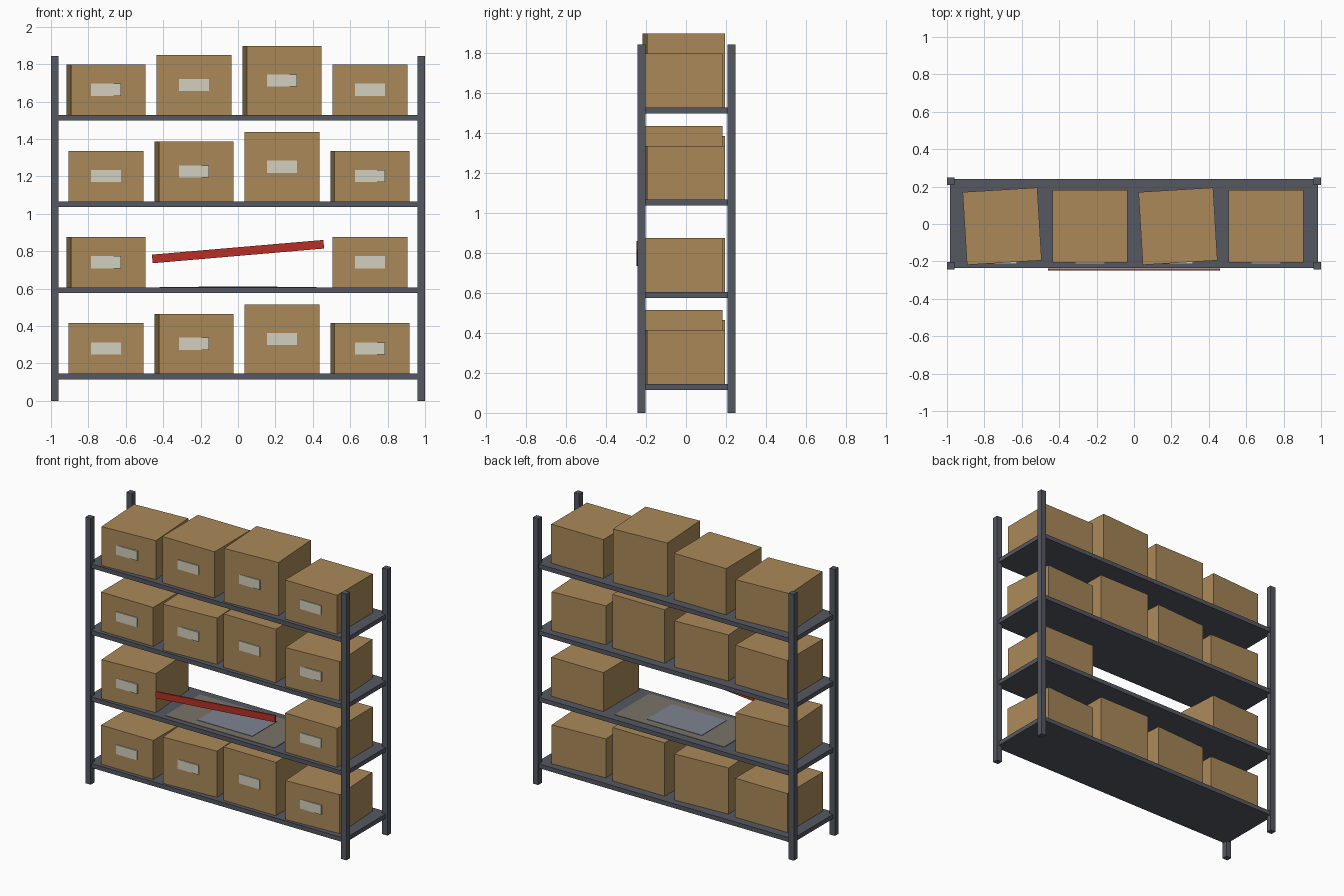
import bpy
from math import radians

if "Cube" in bpy.data.objects:
    bpy.data.objects.remove(bpy.data.objects["Cube"])


def material(name, rgb):
    m = bpy.data.materials.new(name)
    m.diffuse_color = (*rgb, 1)
    m.use_nodes = True
    m.node_tree.nodes["Principled BSDF"].inputs["Base Color"].default_value = m.diffuse_color
    return m


STEEL = material("steel", (0.09, 0.098, 0.12))
CARD = material("cardboard", (0.40, 0.25, 0.10))
PAPER = material("paper", (0.65, 0.63, 0.52))
RED = material("red_tape", (0.48, 0.03, 0.02))
DUST = material("dust", (0.19, 0.175, 0.14))
CLEAN = material("clean_patch", (0.21, 0.23, 0.28))


def block(name, centre, size, mat, rot=(0, 0, 0)):
    bpy.ops.mesh.primitive_cube_add(size=1, location=centre, rotation=rot)
    ob = bpy.context.object
    ob.name = name
    ob.scale = size
    ob.data.materials.append(mat)
    return ob


RACK_Y = 0.003
BOX_Y = -0.012
SHELF_TOPS = [0.145 + 0.461 * i for i in range(4)]
COLUMNS = [-0.705, -0.235, 0.235, 0.705]
BOX_HEIGHTS = [0.27, 0.32, 0.37, 0.27]

# corner posts
for sx in (-1, 1):
    for sy in (-1, 1):
        block("post", (sx * 0.98, RACK_Y + sy * 0.225, 0.9225),
              (0.04, 0.04, 1.845), STEEL)

for row, top in enumerate(SHELF_TOPS):
    # shelf board
    block("shelf", (0, RACK_Y, top - 0.015), (1.97, 0.476, 0.03), STEEL)

    # cartons with labels, every other one slightly turned
    for col, (x, h) in enumerate(zip(COLUMNS, BOX_HEIGHTS)):
        if row == 1 and col in (1, 2):
            continue  # empty bay
        turn = 0.06 if (row + col) % 2 else 0
        block("carton", (x, BOX_Y, top + h / 2), (0.40, 0.39, h), CARD, (0, 0, turn))
        block("label", (x, BOX_Y - 0.196, top + h / 2), (0.16, 0.01, 0.065), PAPER)

# dusty area and clean patch in the empty bay
bay = SHELF_TOPS[1]
block("dust_area", (0, -0.008, bay + 0.001), (0.84, 0.38, 0.004), DUST)
block("clean_patch", (0, -0.008, bay + 0.003), (0.42, 0.27, 0.006), CLEAN)

# slanted red strip across the empty bay
block("barrier_strip", (0, -0.243, 0.798), (0.92, 0.01, 0.046), RED,
      (0, -radians(4.9), 0))
